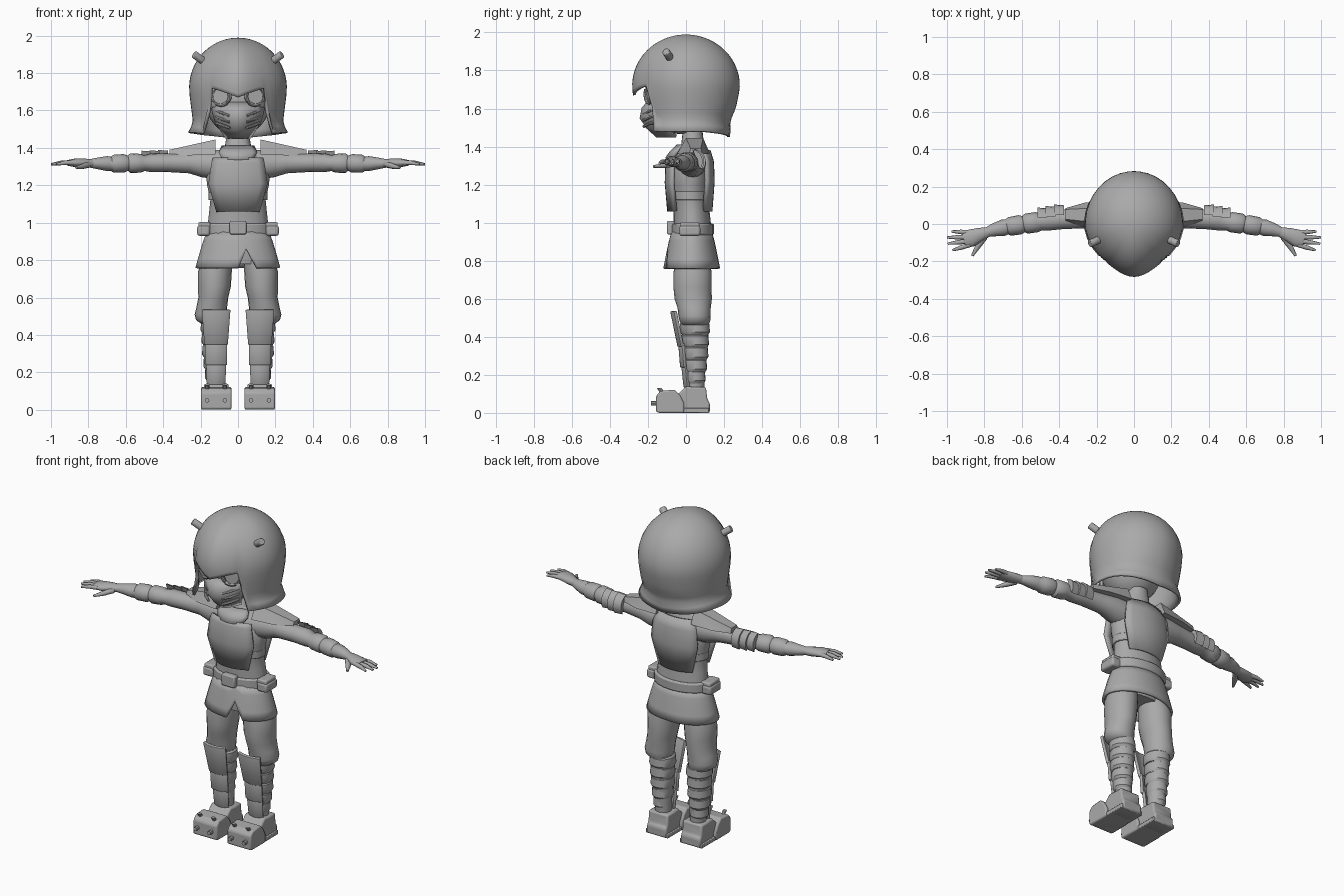
import bpy, bmesh
from math import sin, cos, pi, radians, sqrt
from mathutils import Vector

default_cube = bpy.data.objects.get("Cube")
if default_cube:
    bpy.data.objects.remove(default_cube, do_unlink=True)

GREY = (.4, .4, .4, 1)
grey = bpy.data.materials.new("plain grey")
grey.use_nodes = True
grey.diffuse_color = GREY
grey.node_tree.nodes["Principled BSDF"].inputs["Base Color"].default_value = GREY


def finish(name, bm, mirror=False, bevel=0, thick=0, angle=35):
    """Turn a bmesh into a shaded object with optional modifiers."""
    bmesh.ops.remove_doubles(bm, verts=bm.verts, dist=.0002)
    bmesh.ops.recalc_face_normals(bm, faces=bm.faces)
    mesh = bpy.data.meshes.new(name)
    bm.to_mesh(mesh)
    bm.free()
    mesh.materials.append(grey)
    obj = bpy.data.objects.new(name, mesh)
    bpy.context.collection.objects.link(obj)
    bpy.ops.object.select_all(action='DESELECT')
    obj.select_set(True)
    bpy.context.view_layer.objects.active = obj
    bpy.ops.object.shade_smooth_by_angle(angle=radians(angle))
    if thick:
        solid = obj.modifiers.new("thickness", 'SOLIDIFY')
        solid.thickness, solid.offset = thick, 0
    if bevel:
        edge = obj.modifiers.new("soft edges", 'BEVEL')
        edge.width, edge.segments = bevel, 2
    if mirror:
        obj.modifiers.new("other side", 'MIRROR')
    return obj


def skin(bm, rings, closed=True):
    """Join rows of points with quads."""
    rows = [[bm.verts.new(p) for p in ring] for ring in rings]
    count = len(rows[0])
    for low, high in zip(rows, rows[1:]):
        for i in range(count if closed else count - 1):
            j = (i + 1) % count
            bm.faces.new((low[i], low[j], high[j], high[i]))
    return rows


def tube(name, path, sides=16, **options):
    """Loft ellipses along a path of (x, y, z, width radius, depth radius)."""
    bm, rings = bmesh.new(), []
    centres = [Vector(p[:3]) for p in path]
    for i, p in enumerate(path):
        along = (centres[min(i + 1, len(path) - 1)] - centres[max(i - 1, 0)]).normalized()
        if abs(along.z) > .75:
            side, up = Vector((1, 0, 0)), Vector((0, 1, 0))
        else:
            side = along.cross(Vector((0, 0, 1))).normalized()
            up = side.cross(along)
        turns = [2 * pi * k / sides for k in range(sides)]
        rings.append([centres[i] + side * p[3] * cos(a) + up * p[4] * sin(a) for a in turns])
    rows = skin(bm, rings)
    bm.faces.new(rows[0])
    bm.faces.new(rows[-1])
    return finish(name, bm, **options)


def rod(name, start, end, radius, sides=10, **options):
    return tube(name, [(*p, radius, radius) for p in (start, end)], sides, **options)


def hull(name, points, **options):
    bm = bmesh.new()
    for p in points:
        bm.verts.new(p)
    bmesh.ops.convex_hull(bm, input=bm.verts)
    bmesh.ops.dissolve_limit(bm, angle_limit=.02, verts=bm.verts, edges=bm.edges)
    return finish(name, bm, **options)


def box(name, xs, ys, zs, **options):
    return hull(name, [(x, y, z) for x in xs for y in ys for z in zs], **options)


def plate(name, rows, bend, middle=0, thick=.018, **options):
    """Curved armour plate from rows of (z, half width, y)."""
    bm = bmesh.new()
    steps = [i / 4 for i in range(-4, 5)]
    skin(bm, [[(middle + w * u, y + bend * u * u, z) for u in steps] for z, w, y in rows], False)
    return finish(name, bm, thick=thick, **options)


def prism(name, profile, left, right, **options):
    """Extrude a (y, z) profile sideways."""
    bm = bmesh.new()
    rows = skin(bm, [[(x, y, z) for y, z in profile] for x in (left, right)])
    for row in rows:
        bm.faces.new(row)
    return finish(name, bm, **options)


def blend(x, table):
    """Linear interpolation in a sorted table of pairs."""
    for (a, va), (b, vb) in zip(table, table[1:]):
        if x <= b:
            return va + (vb - va) * max(0, x - a) / (b - a)
    return table[-1][1]


# Helmet: dome with a pointed brim, face opening and flared rim
RIM = [(0, 1.67), (42, 1.72), (54, 1.48), (110, 1.48), (180, 1.45)]
SPREAD = [(1.46, 1.05), (1.49, 1.01), (1.53, .915), (1.6, .95), (1.67, .985), (1.72, 1)]
NARROW = [(1.46, .23), (1.52, .13), (1.6, .03), (1.7, 0)]


def helmet_point(degrees, t):
    a, low = radians(degrees), blend(abs(degrees), RIM)
    z = low + (1.982 - low) * cos(t * pi / 2)
    size = sqrt(max(0, 1 - ((z - 1.72) / .262) ** 2)) if z > 1.72 else blend(z, SPREAD)
    front = max(0, cos(a))
    depth = 1 - blend(z, NARROW) * max(0, -cos(a))
    return (.255 * size * sin(a) * (1 - .35 * front ** 2), -.276 * size * cos(a) * depth, z)


half = [8, 16, 25, 34, 42, 48, 54] + list(range(64, 180, 10))
columns = [-d for d in reversed(half)] + [0] + half + [180]
bm = bmesh.new()
skin(bm, [[helmet_point(d, i / 24) for d in columns] for i in range(25)])
finish("helmet", bm, thick=.014, angle=40)
rod("helmet_stud", (.18, -.08, 1.86), (.235, -.105, 1.9), .021, 12, mirror=True, bevel=.004)

# Head, breathing mask and goggles
bm = bmesh.new()
bmesh.ops.create_uvsphere(bm, u_segments=24, v_segments=16, radius=1)
for v in bm.verts:
    v.co = (v.co.x * .175, v.co.y * .165 - .025, v.co.z * .19 + 1.655)
finish("head", bm)
plate("mask", [(1.455, .06, -.15), (1.5, .09, -.2), (1.55, .12, -.235),
               (1.6, .135, -.225), (1.64, .13, -.19)], .1, angle=50)
for i in range(3):
    z = 1.52 + .033 * i
    tube("mask_ridge", [(.045, -.222, z - .014, .008, .008), (.085, -.195, z, .01, .009),
                        (.115, -.155, z + .012, .008, .008)], 8, mirror=True)
ring_turns = [2 * pi * i / 20 for i in range(21)]
tube("goggle_rim", [(.09 + .046 * cos(a), -.195 + .018 * cos(a), 1.675 + .046 * sin(a), .01, .01)
                    for a in ring_turns], 8, mirror=True)
rod("goggle_lens", (.085, -.15, 1.675), (.094, -.2, 1.675), .043, 20, mirror=True, bevel=.006)

# Torso and neck
def upright(name, rings, **options):
    """Vertical loft from rings of (z, x, y, x radius, y radius)."""
    return tube(name, [(x, y, z, rx, ry) for z, x, y, rx, ry in rings], 20, **options)


upright("torso", [(.96, 0, .035, .165, .1), (1.05, 0, .03, .155, .095), (1.12, 0, .025, .148, .095),
                  (1.2, 0, .02, .165, .1), (1.3, 0, .02, .175, .1), (1.37, 0, .03, .13, .08),
                  (1.41, 0, .035, .07, .06), (1.5, 0, .035, .055, .05)])
upright("side_strap", [(z, 0, .022, .158, .106) for z in (1.12, 1.165)], bevel=.004)
plate("chest_plate", [(1.06, .113, -.09), (1.21, .155, -.103), (1.32, .138, -.1), (1.345, .13, -.09)], .035)
plate("back_plate", [(1.06, .113, .13), (1.22, .155, .142), (1.32, .145, .138), (1.38, .12, .12)], -.035)
plate("collar_plate", [(1.335, .08, -.102), (1.37, .1, -.078), (1.405, .085, -.042)], .03)

# Shoulder wings and layered upper arm guards
hull("shoulder_wing", [(.12, -.045, 1.365), (.12, .125, 1.365), (.12, .0, 1.445), (.12, .09, 1.445),
                       (.26, -.02, 1.36), (.26, .115, 1.36), (.365, .015, 1.36), (.365, .085, 1.36),
                       (.365, .025, 1.39), (.365, .078, 1.39)], mirror=True, angle=20)
for i in range(3):
    x, size = .375 + .045 * i, .064 - .002 * i
    arc = [radians(d) for d in range(-40, 81, 20)]
    hull("upper_arm_guard", [(px, .036 - .006 * i + r * cos(a), 1.322 + r * sin(a))
                             for px, r in ((x, size), (x + .052, size + .004)) for a in arc],
         mirror=True, angle=25)

# Sleeved arms with gathered folds, hands and fingers
tube("arm", [(.1, .03, 1.31, .075, .08), (.19, .035, 1.315, .07, .072), (.26, .035, 1.32, .058, .056),
             (.38, .025, 1.32, .052, .049), (.46, .02, 1.32, .055, .05), (.5, .012, 1.318, .046, .042),
             (.52, .01, 1.318, .054, .05), (.575, .002, 1.318, .054, .053), (.59, -.001, 1.318, .044, .041),
             (.61, -.004, 1.317, .052, .05), (.665, -.013, 1.315, .05, .048), (.68, -.016, 1.315, .041, .038),
             (.7, -.02, 1.316, .044, .04), (.75, -.032, 1.317, .035, .031),
             (.79, -.045, 1.317, .025, .023)], mirror=True, angle=40)
tube("hand", [(.77, -.04, 1.317, .024, .022), (.82, -.055, 1.318, .036, .025),
              (.87, -.075, 1.32, .047, .023), (.91, -.085, 1.32, .042, .015)], 14, mirror=True, angle=60)
for start, end in [((.88, -.045), (.975, -.04)), ((.89, -.07), (1, -.072)),
                   ((.89, -.092), (.995, -.105)), ((.88, -.112), (.97, -.14))]:
    middle = [(a + b) / 2 for a, b in zip(start, end)]
    tube("finger", [(*start, 1.32, .013, .013), (*middle, 1.32, .012, .012),
                    (*end, 1.312, .006, .006)], 8, mirror=True, angle=60)
tube("thumb", [(.8, -.07, 1.31, .018, .017), (.835, -.12, 1.3, .015, .014),
               (.865, -.17, 1.295, .007, .007)], 8, mirror=True, angle=60)

# Belt, buckle and pouches
upright("belt", [(z, 0, .035, .178, .112) for z in (.935, .995)], bevel=.008)
box("buckle", (-.045, .045), (-.1, -.06), (.938, 1.01), bevel=.008)
box("belt_pouch", (.15, .218), (-.035, .075), (.93, .985), mirror=True, bevel=.012)
box("pouch_flap", (.148, .212), (-.03, .07), (.965, 1.003), mirror=True, bevel=.008)

# Skirt with a notch at the front
HEM = [(0, .755), (13, .86), (27, .757), (180, .76)]


def skirt_point(degrees, t):
    a, low = radians(degrees), blend(degrees, HEM) if degrees > 0 else .757
    z = .95 + (low - .95) * t
    f = ((.95 - z) / .19) ** .85 if z < .95 else 0
    return ((.16 + .06 * f) * sin(a), .03 - (.1 + .042 * f) * cos(a), z)


columns = [-165 + 15 * i for i in range(12)] + [7, 13, 20, 27] + [40 + 14 * i for i in range(11)]
bm = bmesh.new()
skin(bm, [[skirt_point(d, i / 4) for d in columns] for i in range(5)])
finish("skirt", bm, thick=.014)
upright("hips", [(.78, 0, .03, .15, .085), (.84, 0, .03, .155, .09), (.95, 0, .035, .155, .09)])

# Trousers and bandaged calves
upright("thigh", [(.83, .105, .03, .075, .085), (.74, .123, .035, .09, .1), (.66, .126, .034, .088, .1),
                  (.6, .132, .038, .08, .098), (.55, .14, .043, .082, .087), (.51, .146, .045, .086, .085),
                  (.48, .145, .047, .08, .08), (.455, .13, .045, .06, .065)], mirror=True, angle=50)
upright("calf", [(.48, .128, .047, .065, .075), (.35, .125, .05, .06, .065),
                 (.2, .12, .05, .05, .05), (.1, .117, .05, .045, .045)], mirror=True)
for z, r in [(.45, .078), (.385, .073), (.32, .07), (.255, .063), (.195, .055)]:
    upright("calf_wrap", [(z - .04, .124, .048, r - .012, r - .01), (z - .025, .125, .048, r - .003, r),
                          (z + .02, .126, .046, r - .006, r - .001), (z + .035, .126, .046, r - .02, r - .015)],
            mirror=True)

# Three overlapping shin plates
for rows in ([(.35, .06, -.036), (.535, .074, -.074)],
             [(.24, .055, -.022), (.365, .056, -.032)],
             [(.135, .046, -.004), (.25, .05, -.016)]):
    plate("shin_plate", rows, .018, middle=.117, mirror=True, bevel=.003)

# Boots with studded toe caps
prism("boot", [(-.12, .01), (-.12, .1), (-.04, .1), (0, .14), (.05, .135), (.105, .135), (.112, .07),
               (.125, .055), (.125, 0), (.03, 0), (.0, .015)], .05, .182, mirror=True, bevel=.01)
prism("toe_cap", [(-.157, .005), (-.157, .09), (-.135, .115), (-.06, .122), (-.03, .09), (-.01, .05),
                  (-.01, 0), (-.14, 0)], .035, .197, mirror=True, bevel=.008)
box("sole", (.04, .192), (-.13, .12), (0, .025), mirror=True, bevel=.004)
for x in (.07, .165):
    rod("toe_stud_top", (x, -.12, .1), (x, -.142, .132), .012, 8, mirror=True)
    rod("toe_stud_front", (x, -.14, .05), (x, -.183, .05), .012, 8, mirror=True)
